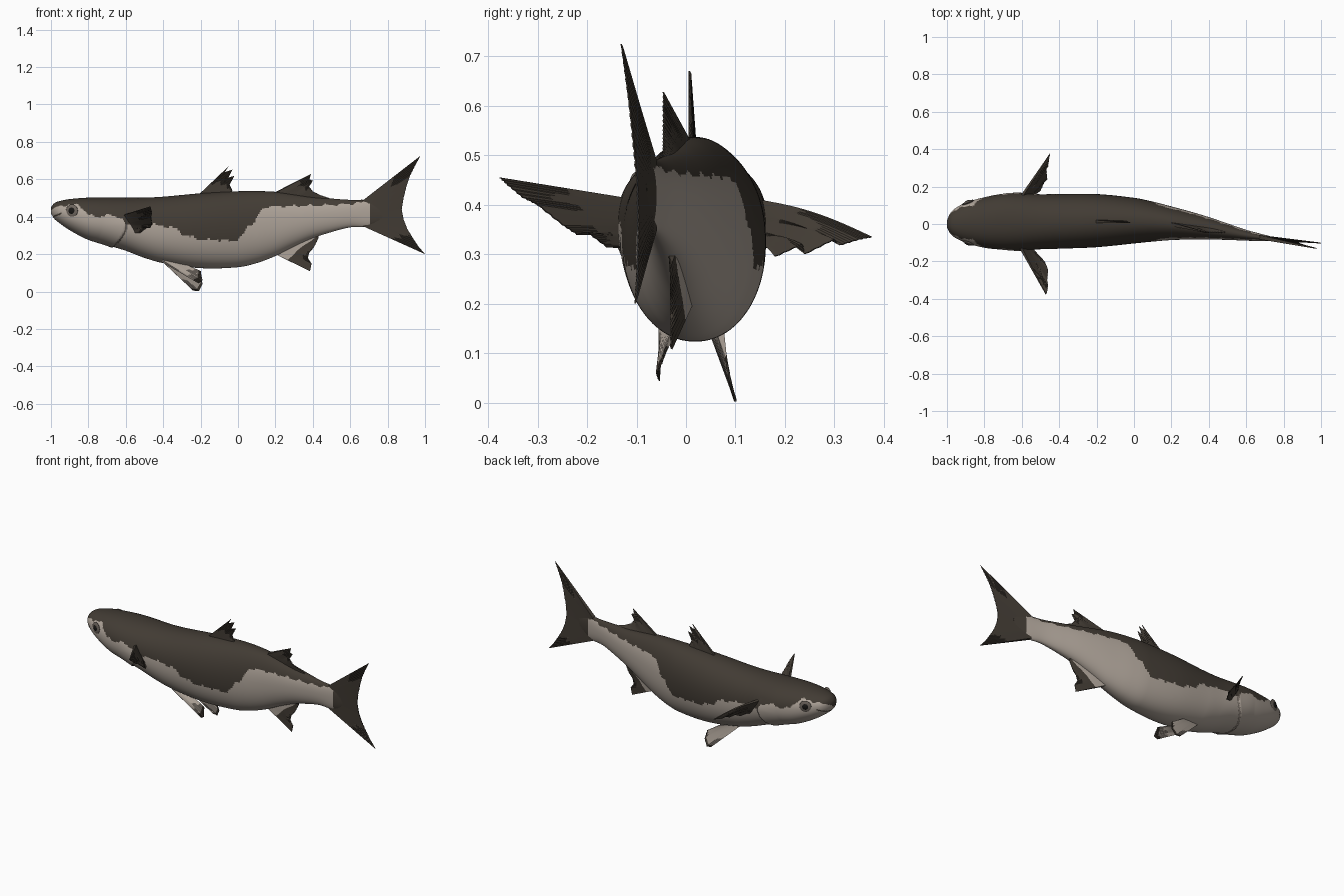
import bpy, bmesh, math
from mathutils import Vector

if "Cube" in bpy.data.objects:
    bpy.data.objects.remove(bpy.data.objects["Cube"])


def material(name, rgb):
    m = bpy.data.materials.new(name)
    m.diffuse_color = (*rgb, 1)
    m.use_nodes = True
    m.node_tree.nodes["Principled BSDF"].inputs["Base Color"].default_value = m.diffuse_color
    return m


DARK = material("dark brown back", (0.054, 0.044, 0.034))
PALE = material("pale belly", (0.42, 0.365, 0.315))
GREY = material("grey crease", (0.16, 0.135, 0.115))
BLACK = material("black pupil", (0.01, 0.009, 0.008))


def lerp_table(table, t):
    for (a, va), (b, vb) in zip(table, table[1:]):
        if t <= b:
            return va + (vb - va) * max(0, t - a) / (b - a)
    return table[-1][1]


def finish(name, bm, mats, angle=40):
    bmesh.ops.recalc_face_normals(bm, faces=bm.faces)
    me = bpy.data.meshes.new(name)
    bm.to_mesh(me)
    bm.free()
    for m in mats:
        me.materials.append(m)
    ob = bpy.data.objects.new(name, me)
    bpy.context.collection.objects.link(ob)
    bpy.ops.object.select_all(action='DESELECT')
    bpy.context.view_layer.objects.active = ob
    ob.select_set(True)
    bpy.ops.object.shade_smooth_by_angle(angle=math.radians(angle))
    return ob


# Body sections: x, top, bottom, centre y, half width
SECTIONS = [
    (-1.0, .450, .418, .000, .018), (-.985, .470, .392, .003, .050),
    (-.96, .482, .370, .005, .076), (-.9, .494, .328, .007, .107),
    (-.8, .502, .276, .008, .135), (-.7, .503, .248, .012, .149),
    (-.6, .502, .218, .012, .150), (-.5, .502, .180, .012, .147),
    (-.4, .507, .152, .014, .146), (-.2, .525, .125, .018, .142),
    (0, .536, .130, .018, .122), (.1, .537, .152, .013, .107),
    (.2, .533, .190, .004, .090), (.3, .520, .240, -.008, .075),
    (.4, .506, .285, -.023, .060), (.5, .497, .318, -.041, .044),
    (.6, .490, .343, -.060, .029), (.7, .488, .348, -.075, .017),
    (.78, .460, .380, -.085, .006)]
POWER = 2.15


def slope(i, k):
    a, b = SECTIONS[max(i - 1, 0)], SECTIONS[min(i + 1, len(SECTIONS) - 1)]
    return (b[k] - a[k]) / (b[0] - a[0])


def section(x):
    """Smooth (Hermite) interpolation of the section table."""
    i = 0
    while i < len(SECTIONS) - 2 and x > SECTIONS[i + 1][0]:
        i += 1
    p, q = SECTIONS[i], SECTIONS[i + 1]
    h = q[0] - p[0]
    t = (x - p[0]) / h
    return [(2*t**3 - 3*t*t + 1) * p[k] + (t**3 - 2*t*t + t) * h * slope(i, k)
            + (3*t*t - 2*t**3) * q[k] + (t**3 - t*t) * h * slope(i + 1, k)
            for k in range(1, 5)]


def gill_x(z):
    return -.6 - 5 * max(0, .36 - z) ** 2


# Lower limit of the dark back along the body: x, z
BORDER = [(-1, .435), (-.97, .452), (-.92, .462), (-.85, .465), (-.8, .41),
          (-.74, .40), (-.68, .41), (-.62, .39), (-.6, .362), (-.45, .36),
          (-.4, .345), (-.35, .345), (-.3, .31), (-.25, .29), (-.2, .28),
          (-.1, .274), (0, .275), (.03, .31), (.05, .35), (.09, .37),
          (.12, .43), (.15, .455), (.45, .46), (.6, .468), (.7, .48)]


def body_colour(c):
    wobble = .004 * math.sin(c.x * 70) + .003 * math.sin(c.x * 151)
    if c.x > .705 or c.z > lerp_table(BORDER, c.x) + wobble:
        return 0
    if abs(c.x - gill_x(c.z) - .004) < .005 and c.z < .4:
        return 2
    if c.x < -.945 and abs(c.z - .412 - .5 * (c.x + .96)) < .005:
        return 0                                     # mouth slit
    return 1


def make_body(rings=290, sides=112):
    bm = bmesh.new()
    loops = []
    for i in range(rings + 1):
        s = i / rings
        x = -1 + 1.78 * (s - .06 * math.sin(math.pi * s) * (1 - s))
        top, bot, cy, hw = section(x)
        cz, hz = (top + bot) / 2, (top - bot) / 2
        loop = []
        for j in range(sides):
            a = 2 * math.pi * j / sides
            c, d = math.cos(a), math.sin(a)
            y = hw * math.copysign(abs(c) ** (2 / POWER), c)
            z = hz * math.copysign(abs(d) ** (2 / POWER), d)
            # raised edge of the gill cover
            gap = gill_x(cz + z) - x
            if 0 <= gap < .12 and cz + z < .42:
                f = 1 + .05 * (1 - gap / .12) * min(1, (.42 - cz - z) / .06)
                y, z = y * f, z * f
            loop.append(bm.verts.new((x, cy + y, cz + z)))
        loops.append(loop)
    for a, b in zip(loops, loops[1:]):
        for j in range(sides):
            k = (j + 1) % sides
            bm.faces.new((a[j], a[k], b[k], b[j]))
    bm.faces.new(loops[0])
    bm.faces.new(loops[-1])
    for f in bm.faces:
        f.material_index = body_colour(f.calc_center_median())
    finish("body", bm, [DARK, PALE, GREY], 60)


def sample(points, t):
    s = t * (len(points) - 1)
    i = min(int(s), len(points) - 2)
    return Vector(points[i]).lerp(Vector(points[i + 1]), s - i)


def make_fin(name, base, tips, mats=(DARK,), split=2, thick=.006, arch=0):
    """Thin blade of straight rays from a base line to a ragged tip line."""
    nu, nv = 6 * (len(tips) - 1), 14
    bm = bmesh.new()
    along = Vector(base[-1]) - Vector(base[0])
    out = sample(tips, .5) - sample(base, .5)
    normal = along.cross(out).normalized()
    sheets = []
    for side in (-1, 1):
        grid = []
        for i in range(nu + 1):
            b, t = sample(base, i / nu), sample(tips, i / nu)
            ridge = .0012 * math.cos(i * math.pi)    # fin rays
            row = []
            for j in range(nv + 1):
                v = j / nv
                p = b.lerp(t, v)
                p.z += arch * math.sin(math.pi * v)
                w = thick * (1 - v) + .0015
                row.append(bm.verts.new(p + normal * (side * w + ridge * v)))
            grid.append(row)
        sheets.append(grid)
        for i in range(nu):
            for j in range(nv):
                f = bm.faces.new((grid[i][j], grid[i + 1][j],
                                  grid[i + 1][j + 1], grid[i][j + 1]))
                f.material_index = int((j + .5) / nv > split)
    rim = ([(i, 0) for i in range(nu)] + [(nu, j) for j in range(nv)]
           + [(i, nv) for i in range(nu, 0, -1)] + [(0, j) for j in range(nv, 0, -1)])
    a, b = sheets
    for (i, j), (k, l) in zip(rim, rim[1:] + rim[:1]):
        f = bm.faces.new((a[i][j], a[k][l], b[k][l], b[i][j]))
        f.material_index = int((j + l) / 2 / nv > split)
    finish(name, bm, mats)


make_body()

# Tail fin, bent sideways with the body
tail_tips = [(.975, .725), (.945, .67), (.92, .62), (.9, .56), (.885, .50), (.875, .44),
             (.885, .385), (.905, .335), (.935, .285), (.965, .24), (1.0, .2)]
make_fin("tail_fin", [(.67, -.07, .488), (.69, -.074, .42), (.67, -.07, .349)],
         [(x, -.075 - (x - .7) * .14 - (z - .45) * .06, z) for x, z in tail_tips],
         thick=.010)

# Dorsal fins
make_fin("front_dorsal_fin", [(-.21, .014, .518), (-.04, .012, .525)],
         [(x, .008, z) for x, z in [(-.05, .67), (-.07, .638), (-.03, .652), (-.05, .61),
                                    (-.02, .618), (-.045, .57), (-.03, .54)]])
make_fin("rear_dorsal_fin", [(.19, .0, .525), (.48, -.04, .49)],
         [(x, -.045, z) for x, z in [(.39, .628), (.382, .6), (.4, .592), (.38, .56),
                                     (.4, .535), (.44, .515), (.49, .498)]], thick=.009)

# Anal fin, pale at the root
make_fin("anal_fin", [(.2, .004, .20), (.43, -.028, .31)],
         [(x, -.03, z) for x, z in [(.385, .108), (.393, .15), (.373, .18), (.382, .21),
                                    (.405, .235), (.43, .285)]],
         (PALE, DARK), .35, .009)

# Pelvic fins with dark tips
make_fin("pelvic_fin_near", [(-.41, -.05, .165), (-.28, -.025, .14)],
         [(-.21, -.055, .045), (-.19, -.06, .06), (-.195, -.05, .08), (-.2, -.04, .11)],
         (PALE, DARK), .86)
make_fin("pelvic_fin_far", [(-.41, .045, .165), (-.28, .07, .14)],
         [(-.24, .1, .005), (-.21, .1, .002), (-.19, .09, .04), (-.2, .08, .09)],
         (PALE, DARK), .93)

# Pectoral fins
make_fin("pectoral_fin_far", [(-.61, .135, .41), (-.56, .14, .31)],
         [(-.45, .376, .335), (-.455, .35, .33), (-.46, .31, .318), (-.47, .30, .33),
          (-.465, .24, .30), (-.475, .235, .32), (-.5, .18, .295)], arch=.012)
make_fin("pectoral_fin_near", [(-.61, -.12, .41), (-.55, -.125, .315)],
         [(-.47, -.376, .455), (-.465, -.36, .44), (-.46, -.33, .415), (-.465, -.3, .40),
          (-.46, -.25, .36), (-.47, -.22, .34), (-.48, -.2, .345), (-.52, -.16, .315)])


# Eyes: flattened balls on the head surface
def make_ball(name, x, z, side, radius, depth, mat):
    top, bot, cy, hw = section(x)
    r = abs(z - (top + bot) / 2) / ((top - bot) / 2)
    y = cy + side * hw * (1 - r ** POWER) ** (1 / POWER)
    bm = bmesh.new()
    bmesh.ops.create_uvsphere(bm, u_segments=28, v_segments=16, radius=1)
    ob = finish(name, bm, [mat])
    ob.scale = (radius, depth, radius)
    ob.rotation_euler = (0, 0, side * .38)
    ob.location = (x, y, z)


for side, label in ((-1, "near"), (1, "far")):
    make_ball("eye_" + label, -.888, .432, side, .034, .008, GREY)
    make_ball("pupil_" + label, -.888, .432, side, .021, .012, BLACK)
